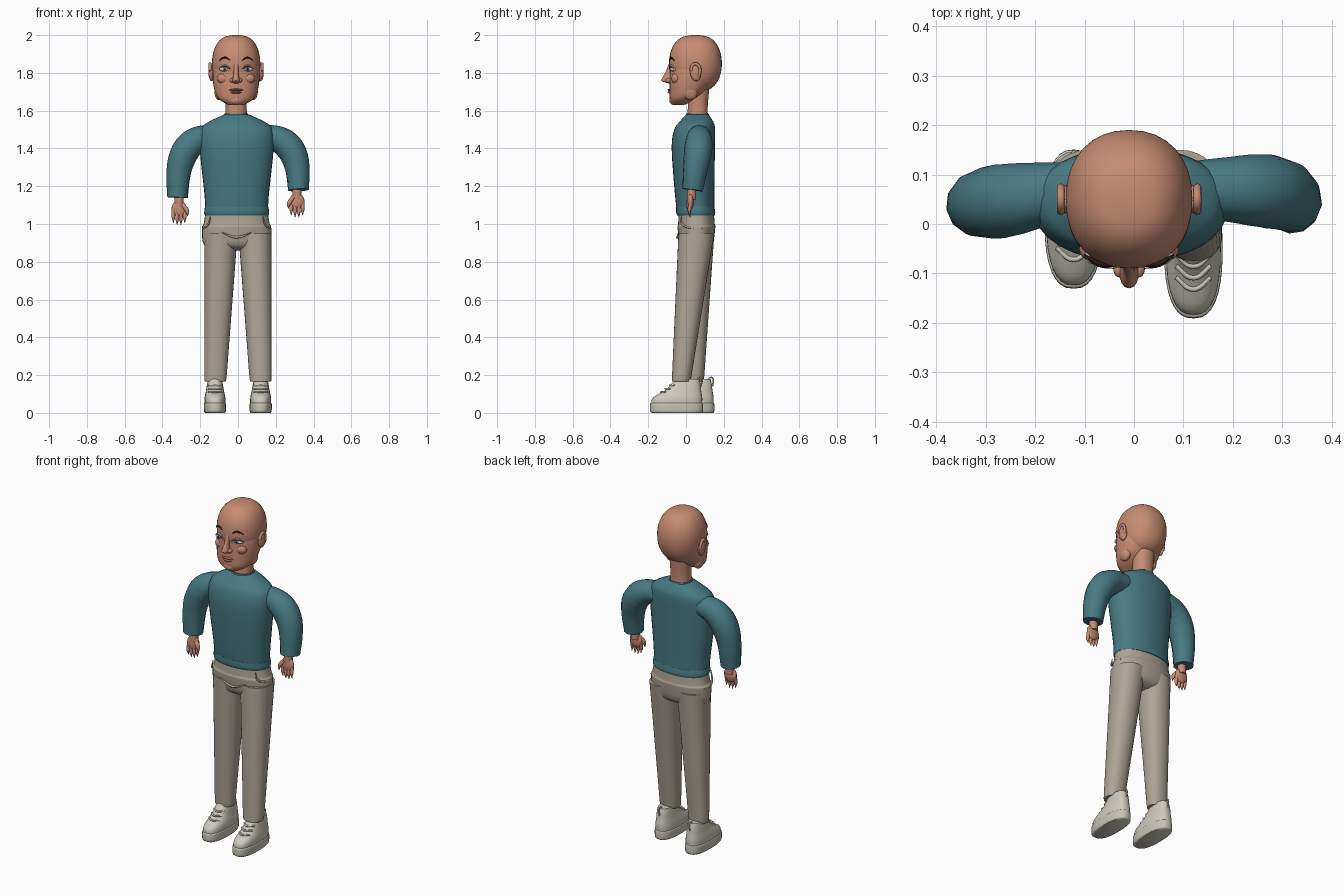
import bpy, bmesh, math
from math import sin, cos, pi
from mathutils import Vector

if "Cube" in bpy.data.objects:
    bpy.data.objects.remove(bpy.data.objects["Cube"])


def material(name, red, green, blue):
    colour = (red, green, blue, 1)
    mat = bpy.data.materials.new(name)
    mat.use_nodes = True
    mat.diffuse_color = colour
    mat.node_tree.nodes["Principled BSDF"].inputs["Base Color"].default_value = colour
    return mat


SKIN = material("skin", .57, .26, .17)
LIP = material("lip", .4, .15, .11)
KNIT = material("teal_knit", .065, .195, .23)
CLOTH = material("beige_cloth", .42, .375, .3)
LEATHER = material("cream_leather", .62, .59, .51)
RUBBER = material("pale_rubber", .58, .55, .48)
WHITE = material("eye_white", .75, .75, .72)
IRIS = material("iris_blue", .12, .25, .33)
DARK = material("dark_hair", .02, .01, .01)
SIDES = (("left", 1), ("right", -1))


def select_only(ob):
    bpy.ops.object.select_all(action='DESELECT')
    ob.select_set(True)
    bpy.context.view_layer.objects.active = ob


def finish(ob, mat):
    ob.data.materials.clear()
    ob.data.materials.append(mat)
    select_only(ob)
    bpy.ops.object.shade_smooth_by_angle(angle=math.radians(50))


def smooth_rows(rows, steps=4):
    """Ease a list of cross-section rows with a Catmull-Rom curve."""
    rows = [Vector(row) for row in rows]
    padded = [rows[0]] + rows + [rows[-1]]
    result = []
    for before, start, end, after in zip(padded, padded[1:], padded[2:], padded[3:]):
        for step in range(steps):
            t = step / steps
            leave, arrive = (end - before) / 2, (after - start) / 2
            bend = (end - start) * 3 - leave * 2 - arrive
            settle = (start - end) * 2 + leave + arrive
            result.append(start + leave * t + bend * t ** 2 + settle * t ** 3)
    return result + [rows[-1]]


def loft(name, mat, centre, rows, power=2.2, sides=32):
    """Skin level rings; each row is height, front, back, half width, side shift."""
    bm = bmesh.new()
    rings = []
    for height, front, back, half, shift in smooth_rows([(*row, 0)[:5] for row in rows]):
        ring = []
        for i in range(sides):
            c, s = cos(2 * pi * i / sides), sin(2 * pi * i / sides)
            across = math.copysign(abs(c) ** (2 / power), c)
            along = math.copysign(abs(s) ** (2 / power), s)
            ring.append(bm.verts.new((centre + shift + half * across,
                                      (front + back + (back - front) * along) / 2, height)))
        rings.append(ring)
    for low, high in zip(rings, rings[1:]):
        for i in range(sides):
            bm.faces.new((low[i - 1], low[i], high[i], high[i - 1]))
    bm.faces.new(rings[0])
    bm.faces.new(rings[-1])
    bmesh.ops.recalc_face_normals(bm, faces=bm.faces)
    mesh = bpy.data.meshes.new(name)
    bm.to_mesh(mesh)
    bm.free()
    ob = bpy.data.objects.new(name, mesh)
    bpy.context.collection.objects.link(ob)
    finish(ob, mat)


def tube(name, mat, points, radius, shape=lambda t: 1):
    """Round tube through points; shape scales the radius from start to end."""
    curve = bpy.data.curves.new(name, 'CURVE')
    curve.dimensions = '3D'
    curve.bevel_depth, curve.bevel_resolution, curve.resolution_u = radius, 4, 6
    curve.use_fill_caps = True
    line = curve.splines.new('BEZIER')
    line.bezier_points.add(len(points) - 1)
    for i, (knot, point) in enumerate(zip(line.bezier_points, points)):
        knot.co = point
        knot.radius = shape(i / (len(points) - 1))
        knot.handle_left_type = knot.handle_right_type = 'AUTO'
    ob = bpy.data.objects.new(name, curve)
    bpy.context.collection.objects.link(ob)
    select_only(ob)
    bpy.ops.object.convert(target='MESH')
    finish(bpy.context.object, mat)


def blob(name, mat, location, size, tilt=0):
    bpy.ops.mesh.primitive_uv_sphere_add(segments=20, ring_count=12, location=location,
                                         rotation=(tilt, 0, 0))
    ob = bpy.context.object
    ob.name, ob.scale = name, size
    finish(ob, mat)


def pointed(t):
    return 1 - .9 * t ** 4


def thin_ends(t):
    return .4 + .6 * sin(pi * t)


# Skull, jaw and neck
MID = -.01
skull = []
for i in range(13):
    angle = -1.5 + i / 4
    spread = cos(angle) ** .7
    skull.append((1.85 + .15 * sin(angle), .05 - .14 * spread, .05 + .14 * spread, .128 * spread))
loft("skull", SKIN, MID, skull)
loft("jaw", SKIN, MID, [(1.63, -.07, -.01, .04), (1.66, -.085, .05, .09), (1.71, -.087, .11, .115),
                        (1.8, -.085, .15, .125), (1.9, -.08, .15, .11)])
loft("neck", SKIN, MID, [(1.53, 0, .12, .06), (1.62, .01, .115, .056), (1.78, .01, .13, .06)])


def face(x, y, z):
    """Point measured from the middle of the face."""
    return Vector((MID + x, y - .08, z + 1.8))


# Nose, mouth and chin
loft("nose", SKIN, MID, [(1.745, -.095, -.07, .012), (1.76, -.13, -.06, .02),
                         (1.8, -.11, -.06, .013), (1.85, -.09, -.06, .014)], sides=16)
blob("upper_lip", LIP, face(0, 0, -.09), (.038, .017, .007))
blob("lower_lip", LIP, face(0, 0, -.103), (.03, .017, .008))
blob("chin", SKIN, face(0, .015, -.145), (.04, .024, .024))


def face_arc(name, mat, sign, height, rise, thickness, out=0):
    points = [face(sign * x, y - out, height + z)
              for x, y, z in ((.03, -.005, 0), (.06, 0, rise), (.09, .018, 0))]
    tube(name, mat, points, thickness, thin_ends)


# Paired facial features
for side, sign in SIDES:
    blob(side + "_nostril", SKIN, face(sign * .02, -.01, -.04), (.012, .018, .012))
    blob(side + "_cheek", SKIN, face(sign * .065, .03, -.03), (.036, .028, .03))
    blob(side + "_jaw_corner", SKIN, face(sign * .09, .1, -.1), (.025, .04, .045), tilt=.4)
    blob(side + "_eye", WHITE, face(sign * .06, .017, .02), (.03, .021, .013))
    blob(side + "_iris", IRIS, face(sign * .06, -.001, .02), (.011, .005, .011))
    blob(side + "_pupil", DARK, face(sign * .06, -.005, .02), (.005, .002, .005))
    face_arc(side + "_eyelid", SKIN, sign, .022, .016, .006)
    face_arc(side + "_lashes", DARK, sign, .022, .012, .002, out=.005)
    face_arc(side + "_eyebrow", DARK, sign, .066, .015, .005)
    # Ear shell with a raised rim
    blob(side + "_ear", SKIN, face(sign * .13, .13, 0), (.016, .028, .045), tilt=.15)
    rim = []
    for i in range(6):
        angle = pi * (1 - i / 4)
        rim.append(face(sign * .138, .13 + .024 * cos(angle), .01 + .038 * sin(angle)))
    tube(side + "_ear_rim", SKIN, rim, .008)

# Sweater body, collar and hem
loft("sweater_body", KNIT, -.007, [
    (1.05, -.045, .15, .166), (1.15, -.058, .15, .17), (1.4, -.076, .153, .196),
    (1.5, -.062, .154, .19), (1.54, -.035, .145, .15), (1.58, 0, .12, .065)])
loft("collar", KNIT, MID, [(1.55, -.01, .13, .07), (1.585, 0, .12, .062)])
loft("hem", KNIT, -.007, [(1.045, -.047, .152, .168), (1.06, -.052, .155, .172),
                          (1.09, -.052, .15, .168)])

# Arms; the right one hangs lower and further forward
for side, sign in SIDES:
    cuff, forward = (1.18, 0) if sign > 0 else (1.14, .02)
    path = []
    for i in range(7):
        t = i / 6
        path.append((sign * (.1 + .22 * sin(pi / 2 * t) ** .7),
                     .07 - .035 * t ** 3 - forward * sin(pi * t),
                     cuff + (1.465 - cuff) * cos(pi / 2 * t) ** .7))
    tube(side + "_sleeve", KNIT, path, .055, lambda t: 1 + .36 * sin(pi * t))

    # Hand with four fingers and an inward thumb
    def hand(inward, y, down):
        return (sign * (.312 - inward), y, cuff - down)

    tube(side + "_wrist", SKIN, [hand(0, .03, -.03), hand(0, .03, .05)], .024)
    blob(side + "_palm", SKIN, hand(0, .025, .06), (.04, .017, .045))
    for i, finger in enumerate(("index", "middle", "ring", "little")):
        spot = .03 - .02 * i
        reach = .15 - .01 * abs(i - 1.5)
        tube(f"{side}_{finger}_finger", SKIN,
             [hand(spot, .025, .07), hand(spot, .018, reach - .03), hand(spot, .022, reach)],
             .01, pointed)
    tube(side + "_thumb", SKIN,
         [hand(.02, .02, .04), hand(.042, .01, .07), hand(.046, .006, .1)], .012, pointed)

# Trousers with pocket edges and a front fold
HIP = -.007
loft("trouser_hips", CLOTH, HIP, [(.86, .02, .1, .1), (.89, -.03, .14, .174), (.98, -.045, .155, .183),
                                  (1, -.042, .152, .175), (1.065, -.038, .147, .164)])
for side, sign in SIDES:
    ankle_front, ankle_back = (-.075, .025) if sign > 0 else (.005, .095)
    leg = []
    for t in (0, .02, .25, .5, .75, 1):
        leg.append((.17 + .78 * t, ankle_front * (1 - t) - .04 * t, ankle_back * (1 - t) + .15 * t,
                    .058 + .03 * t - (0 if t else .005), sign * (.12 - .03 * t)))
    loft(side + "_trouser_leg", CLOTH, 0, leg)
    tube(side + "_pocket_edge", CLOTH, [(HIP + sign * .14, -.025, 1.04), (HIP + sign * .15, -.02, 1),
                                        (HIP + sign * .176, .03, .98), (HIP + sign * .176, .09, .98)],
         .006, thin_ends)
tube("front_fold", CLOTH, [(HIP + x, -.045 + x * x, .93 + 4 * x * x) for x in (-.08, 0, .08)],
     .007, thin_ends)

# Shoes: sole, upper, laces and heel loop
for side, sign in SIDES:
    centre, heel = (.12, .09) if sign > 0 else (-.122, .15)

    def shoe_part(name, mat, rows):
        """Rows give height, toe and heel insets, and half width."""
        loft(side + name, mat, centre,
             [(z, heel - .28 + toe, heel - inset, half) for z, toe, inset, half in rows], power=2.5)

    shoe_part("_sole", RUBBER, [(0, .01, .006, .053), (.01, 0, 0, .058),
                                (.045, 0, 0, .059), (.052, .004, .003, .056)])
    shoe_part("_shoe_upper", LEATHER, [(.045, .006, .005, .055), (.08, .015, .004, .055),
                                       (.12, .08, .01, .047), (.15, .11, .013, .042),
                                       (.18, .135, .02, .036)])
    for i in range(3):
        ahead, up = heel - .222 + .023 * i, .11 + .018 * i
        tube(f"{side}_lace_{i + 1}", RUBBER,
             [(centre + x, ahead + 20 * x * x, up) for x in (-.035, 0, .035)], .005)
    tube(side + "_heel_loop", LEATHER,
         [(centre, heel - inset, z) for inset, z in ((.01, .14), (.01, .185), (.025, .185), (.03, .16))],
         .004)
